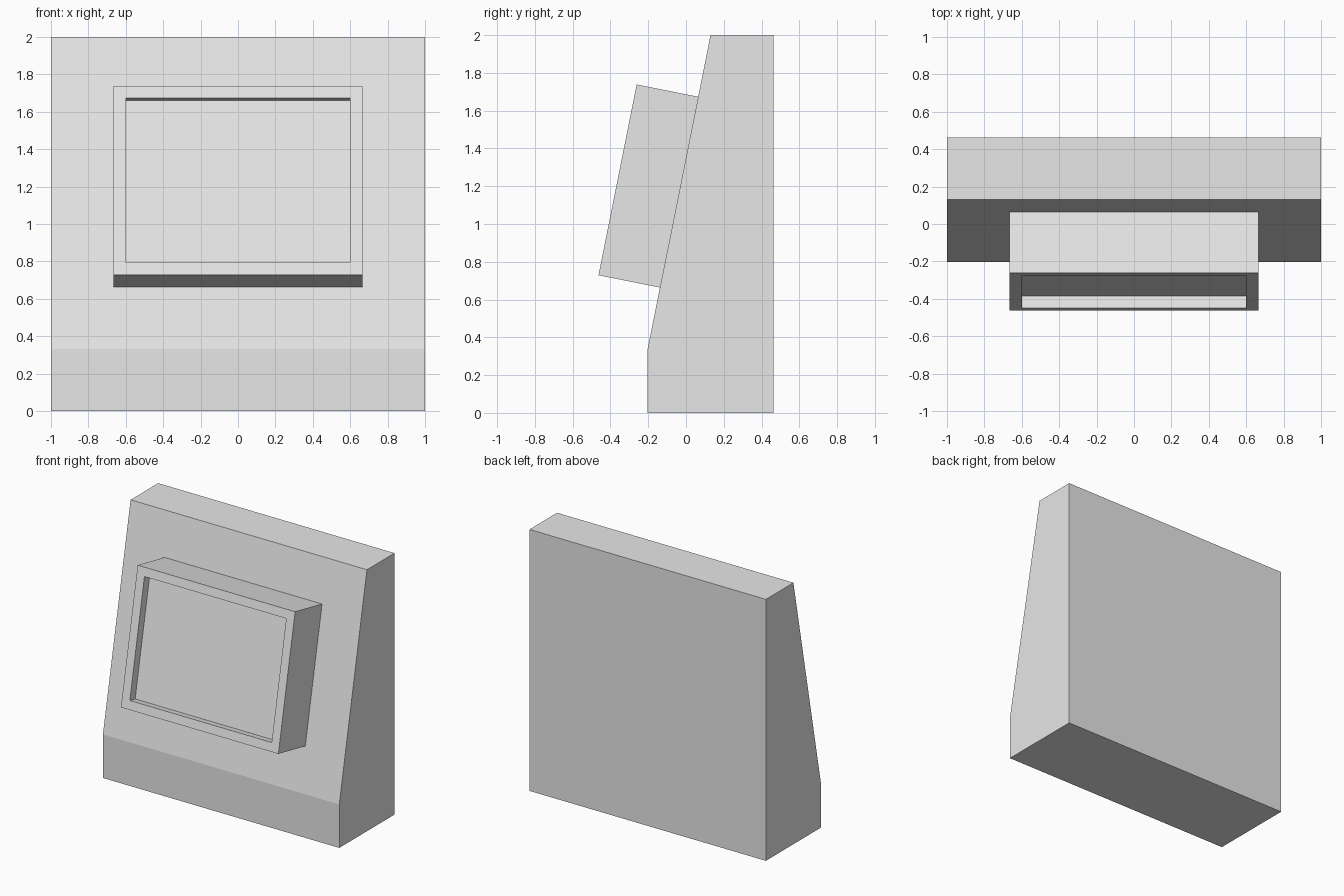
import bpy, bmesh, math
from mathutils import Matrix, Vector

if "Cube" in bpy.data.objects:
    bpy.data.objects.remove(bpy.data.objects["Cube"], do_unlink=True)

# Single plain grey
grey = bpy.data.materials.new("light_grey")
grey.use_nodes = True
colour = (0.8, 0.8, 0.8, 1)
grey.diffuse_color = colour
grey.node_tree.nodes["Principled BSDF"].inputs["Base Color"].default_value = colour


def finish(bm, name):
    bmesh.ops.recalc_face_normals(bm, faces=bm.faces)
    mesh = bpy.data.meshes.new(name)
    bm.to_mesh(mesh)
    bm.free()
    mesh.materials.append(grey)
    obj = bpy.data.objects.new(name, mesh)
    bpy.context.collection.objects.link(obj)
    return obj


# Cabinet: side profile (y, z) with a sloping front, extruded across x
profile = [(0.463, 0), (0.463, 2), (0.13, 2), (-0.204, 0.333), (-0.204, 0)]
bm = bmesh.new()
side = bm.faces.new([bm.verts.new((-1, y, z)) for y, z in profile])
across = bmesh.ops.extrude_face_region(bm, geom=[side])["geom"]
bmesh.ops.translate(bm, vec=(2, 0, 0),
                    verts=[v for v in across if isinstance(v, bmesh.types.BMVert)])
finish(bm, "cabinet")

# Screen housing: box with a straight-walled recess in its front face
RIM = 0.066
bm = bmesh.new()
bmesh.ops.create_cube(bm, size=1, matrix=Matrix.Diagonal((1.332, 0.333, 1.03, 1)))
front = min(bm.faces, key=lambda f: f.calc_center_median().y)
bmesh.ops.inset_region(bm, faces=[front], thickness=RIM, use_even_offset=True)
screen = bmesh.ops.extrude_discrete_faces(bm, faces=[front])["faces"][0]
bmesh.ops.translate(bm, vec=Vector((0, RIM, 0)), verts=screen.verts)
housing = finish(bm, "screen_housing")
housing.location = (0, -0.199, 1.201)
housing.rotation_euler.x = -math.atan(0.2)
